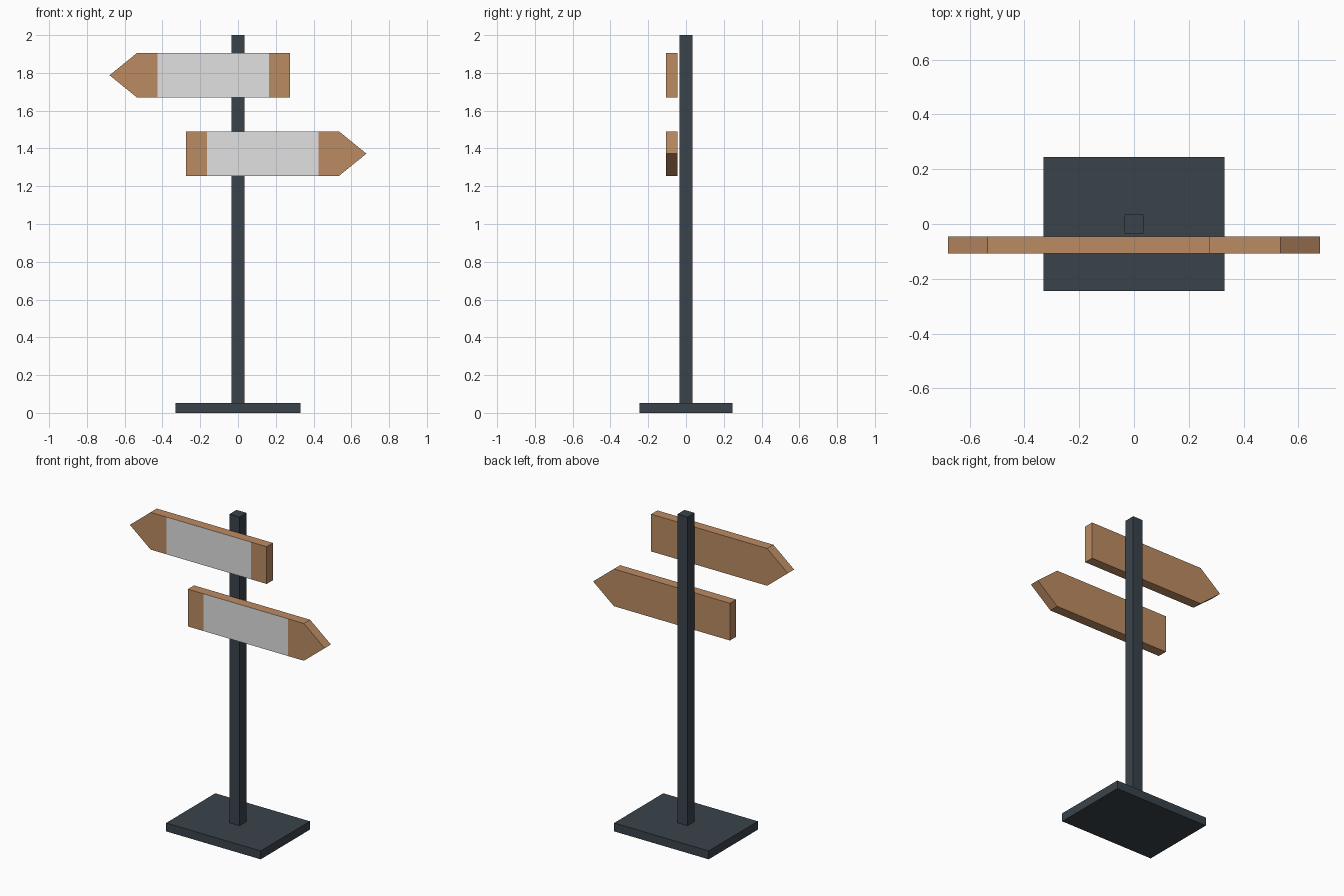
import bpy, bmesh

if "Cube" in bpy.data.objects:
    bpy.data.objects.remove(bpy.data.objects["Cube"])


def material(name, rgb):
    m = bpy.data.materials.new(name)
    m.diffuse_color = (*rgb, 1)
    m.use_nodes = True
    m.node_tree.nodes["Principled BSDF"].inputs["Base Color"].default_value = m.diffuse_color
    return m


METAL = material("dark metal", (0.042, 0.056, 0.070))
WOOD = material("wood", (0.50, 0.26, 0.125))
PANEL = material("pale panel", (0.75, 0.75, 0.75))


def finish(name, bm, mats):
    bmesh.ops.recalc_face_normals(bm, faces=bm.faces)
    mesh = bpy.data.meshes.new(name)
    bm.to_mesh(mesh)
    bm.free()
    for m in mats:
        mesh.materials.append(m)
    ob = bpy.data.objects.new(name, mesh)
    bpy.context.collection.objects.link(ob)
    return ob


def box(name, hx, hy, z0, z1):
    bm = bmesh.new()
    bmesh.ops.create_cube(bm, size=1)
    for v in bm.verts:
        v.co = (v.co.x * 2 * hx, v.co.y * 2 * hy, z0 + (v.co.z + 0.5) * (z1 - z0))
    return finish(name, bm, [METAL])


def arrow_board(name, side, z0, z1):
    """Pointed board; side is the x direction of the tip."""
    bm = bmesh.new()
    front, back = -0.107, -0.045
    outline = [(-0.275, z0), (0.535, z0), (0.68, (z0 + z1) / 2), (0.535, z1), (-0.275, z1)]
    face = bm.faces.new([bm.verts.new((x * side, front, z)) for x, z in outline])
    ext = bmesh.ops.extrude_face_region(bm, geom=[face], use_keep_orig=True)
    for v in ext["geom"]:
        if isinstance(v, bmesh.types.BMVert):
            v.co.y = back
    # Cut at the panel ends and at the shoulder of the tip
    for x in (-0.165, 0.425, 0.535):
        bmesh.ops.bisect_plane(bm, geom=bm.verts[:] + bm.edges[:] + bm.faces[:],
                               plane_co=(x * side, 0, 0), plane_no=(1, 0, 0), dist=1e-5)
    # Pale panel on the front face
    for f in bm.faces:
        c = f.calc_center_median()
        if c.y < front + 0.001 and -0.165 < c.x * side < 0.425:
            f.material_index = 1
    return finish(name, bm, [WOOD, PANEL])


box("base", 0.33, 0.245, 0, 0.053)
box("post", 0.035, 0.035, 0.053, 2.0)
arrow_board("upper_arrow_board", -1, 1.67, 1.905)
arrow_board("lower_arrow_board", 1, 1.255, 1.49)
